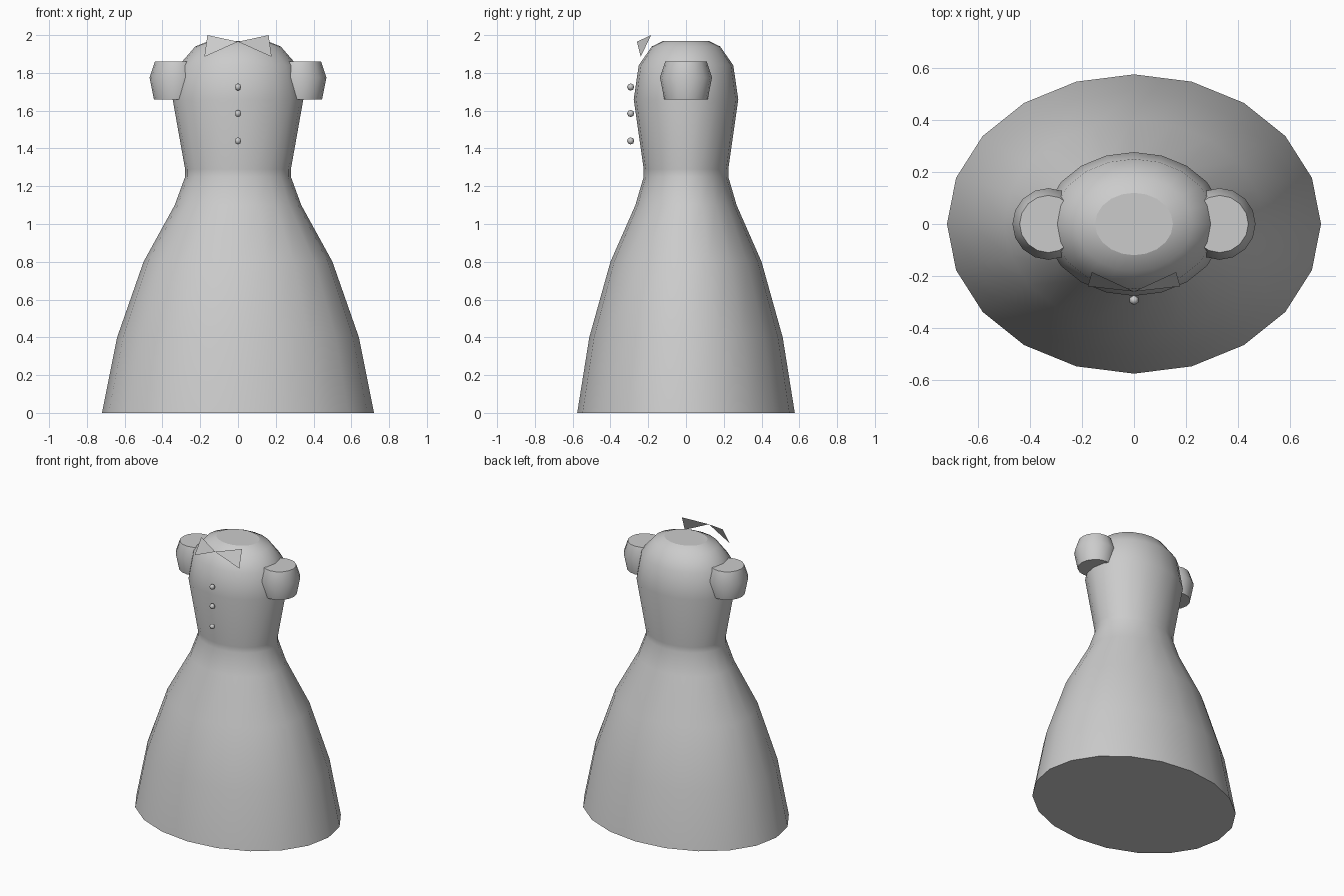
import bpy, bmesh, math

if "Cube" in bpy.data.objects:
    bpy.data.objects.remove(bpy.data.objects["Cube"])

grey = bpy.data.materials.new("plain grey")
grey.diffuse_color = (0.6, 0.6, 0.6, 1)
grey.use_nodes = True
grey.node_tree.nodes["Principled BSDF"].inputs["Base Color"].default_value = grey.diffuse_color


def finish(bm, name):
    mesh = bpy.data.meshes.new(name)
    bm.to_mesh(mesh)
    bm.free()
    mesh.materials.append(grey)
    obj = bpy.data.objects.new(name, mesh)
    bpy.context.collection.objects.link(obj)
    return obj


def lathe(name, profile, sides, squash=1.0, cx=0.0):
    """Stack elliptical rings (radius, z), smooth sides and flat caps."""
    bm = bmesh.new()
    rings = []
    for r, z in profile:
        angles = [2 * math.pi * i / sides for i in range(sides)]
        rings.append([bm.verts.new((cx + r * math.cos(a), squash * r * math.sin(a), z))
                      for a in angles])
    for low, high in zip(rings, rings[1:]):
        for i in range(sides):
            j = (i + 1) % sides
            bm.faces.new((low[i], low[j], high[j], high[i])).smooth = True
    bm.faces.new(rings[0][::-1])
    bm.faces.new(rings[-1])
    return finish(bm, name)


# Gown: flared skirt, narrow waist, bodice and rounded shoulders
lathe("dress_body",
      [(0.72, 0), (0.64, 0.40), (0.50, 0.80), (0.335, 1.10), (0.28, 1.25),
       (0.28, 1.29), (0.346, 1.66), (0.313, 1.84), (0.226, 1.94), (0.15, 1.97)],
      20, squash=0.8)

# Puffed sleeves
for side, label in ((-1, "left"), (1, "right")):
    lathe(label + "_sleeve",
          [(0.115, 1.66), (0.138, 1.775), (0.11, 1.86)], 16, cx=side * 0.33)

# Buttons down the bodice
for n, z in enumerate((1.725, 1.585, 1.44)):
    bm = bmesh.new()
    bmesh.ops.create_uvsphere(bm, u_segments=6, v_segments=4, radius=0.019)
    for f in bm.faces:
        f.smooth = True
    finish(bm, f"button_{n + 1}").location = (0, -0.293, z)

# Bow at the neckline: two flat triangles meeting at the knot
for side, label in ((-1, "left"), (1, "right")):
    bm = bmesh.new()
    points = [(0, -0.26, 1.965), (side * 0.178, -0.24, 1.885), (side * 0.162, -0.185, 2.0)]
    verts = [bm.verts.new(p) for p in points]
    bm.faces.new(verts if side > 0 else verts[::-1])
    finish(bm, label + "_bow_loop")
